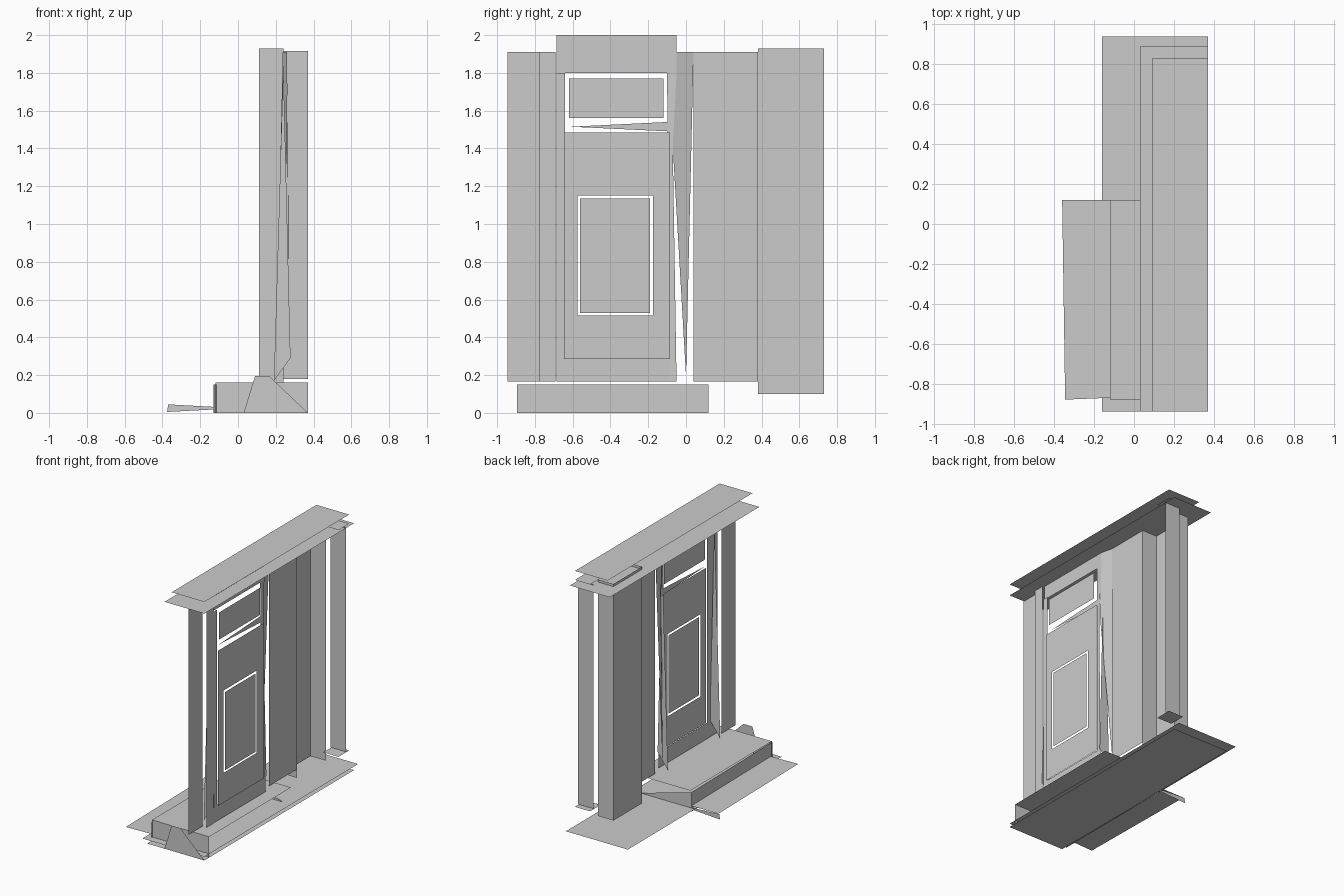
import bpy

if "Cube" in bpy.data.objects:
    bpy.data.objects.remove(bpy.data.objects["Cube"])

def mesh(name, verts, faces):
    me = bpy.data.meshes.new(name)
    me.from_pydata(verts, [], faces)
    me.update()
    ob = bpy.data.objects.new(name, me)
    bpy.context.collection.objects.link(ob)
    return ob

def poly(name, verts):
    return mesh(name, verts, [tuple(range(len(verts)))])

def flat(name, x0, x1, y0, y1, z):
    """Horizontal sheet."""
    return poly(name, [(x0, y0, z), (x1, y0, z), (x1, y1, z), (x0, y1, z)])

def panel(name, x, y0, y1, z0, z1):
    """Upright sheet across the facade."""
    return poly(name, [(x, y0, z0), (x, y1, z0), (x, y1, z1), (x, y0, z1)])

def side(name, y, x0, x1, z0, z1):
    """Upright sheet facing front or back."""
    return poly(name, [(x0, y, z0), (x1, y, z0), (x1, y, z1), (x0, y, z1)])

def ring(name, x, outer, inner):
    """Upright rectangular frame; rectangles are y0, y1, z0, z1."""
    v = []
    for y0, y1, z0, z1 in (outer, inner):
        v += [(x, y0, z0), (x, y1, z0), (x, y1, z1), (x, y0, z1)]
    return mesh(name, v, [(i, (i + 1) % 4, 4 + (i + 1) % 4, 4 + i) for i in range(4)])

# ground and roof sheets
flat("ground_sheet", -.12, .37, -.94, .89, 0)
flat("floor_sheet", -.16, .37, -.94, .94, .028)
flat("roof_sheet_upper", .09, .37, -.94, .83, 2.0)
flat("roof_sheet_lower", .03, .37, -.94, .89, 1.91)

# step: top, end, riser and low tread
flat("step_top", -.12, .37, -.88, .12, .16)
side("step_end", -.88, -.12, .37, 0, .16)
poly("step_riser", [(-.115, -.895, 0), (-.13, .12, 0), (-.13, .12, .15), (-.115, -.895, .15)])
poly("step_side", [(-.13, .12, 0), (-.13, .12, .15), (.30, .12, .03)])
poly("tread", [(-.345, -.88, .045), (-.10, -.87, .045), (-.12, .12, .045), (-.36, .12, .045)])
poly("tread_side", [(-.375, .12, .005), (-.13, .12, .018), (-.13, .12, .032), (-.37, .12, .045)])
poly("plinth_end", [(.03, -.94, 0), (.37, -.94, 0), (.165, -.94, .195), (.09, -.94, .195)])

# projecting pillar and the walls around it
panel("pillar_face", .11, .38, .73, .10, 1.93)
side("pillar_side_back", .73, .11, .24, .10, 1.93)
side("pillar_side_front", .38, .11, .24, .10, 1.93)
side("end_wall", .79, .24, .37, .18, 1.915)
panel("right_wall", .237, .04, .38, .165, 1.91)
panel("left_wall", .237, -.945, -.775, .165, 1.91)
panel("left_jamb", .272, -.775, -.69, .165, 1.91)
for z, end in ((.175, "base"), (1.93, "cap")):
    flat("pillar_" + end + "_plate", .24, .37, .70, .83, z)

# door frame: header, posts, sill
panel("door_header", .26, -.685, -.05, 1.80, 2.0)
panel("door_post_left", .27, -.685, -.64, .165, 1.80)
poly("door_post_right", [(.27, -.09, .165), (.27, -.05, .165), (.265, -.07, 1.41),
                         (.26, -.05, 1.80), (.26, -.10, 1.80)])
panel("door_sill", .27, -.64, -.09, .165, .29)

# door leaf, pane and transom window
ring("door_leaf", .28, (-.645, -.085, .285, 1.485), (-.575, -.175, .515, 1.152))
panel("door_pane", .282, -.56, -.19, .53, 1.135)
panel("transom_pane", .272, -.62, -.12, 1.56, 1.77)
poly("transom_rail", [(.262, -.61, 1.515), (.262, -.08, 1.49), (.262, -.07, 1.54), (.262, -.10, 1.54)])

# tapering reveals beside the door
poly("reveal_wedge", [(.26, -.05, 1.91), (.26, -.07, 1.41), (.20, 0, .195), (.237, .04, 1.91)])
for y, tag in ((-.69, "left"), (-.05, "right")):
    poly("reveal_" + tag, [(.19, y, .17), (.278, y, .29), (.24, y, 1.85)])
